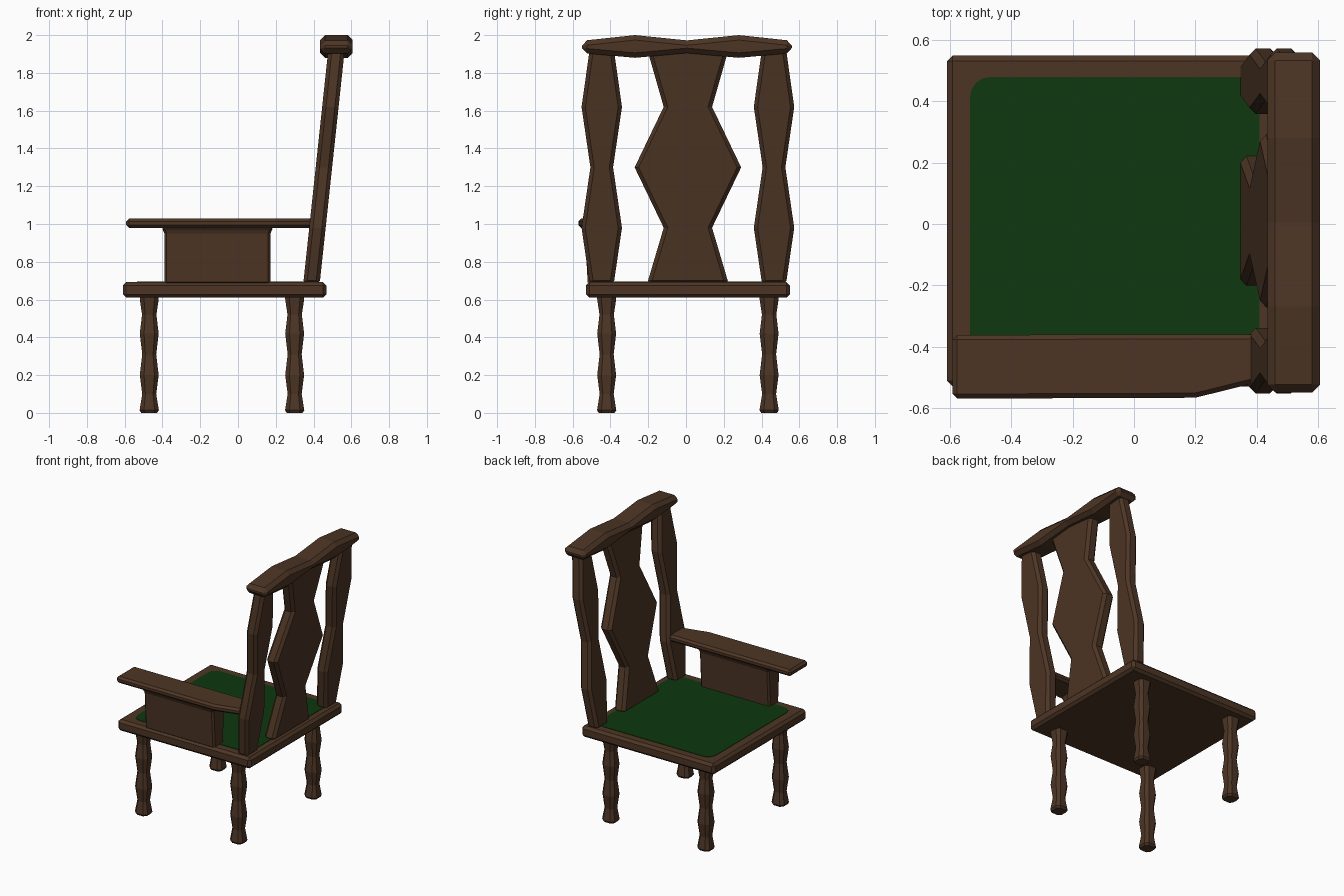
import bpy, bmesh, math

if "Cube" in bpy.data.objects:
    bpy.data.objects.remove(bpy.data.objects["Cube"])

CY = 0.01  # symmetry line of the seat and back


def material(name, rgb):
    m = bpy.data.materials.new(name)
    m.diffuse_color = (*rgb, 1)
    m.use_nodes = True
    m.node_tree.nodes["Principled BSDF"].inputs["Base Color"].default_value = m.diffuse_color
    return m


WOOD = material("dark_wood", (0.074, 0.036, 0.0185))
GREEN = material("green_cushion", (0.0044, 0.040, 0.0048))


def loft(name, rings, mat, bevel=0.0):
    """Join equal-length rings of points into a closed solid."""
    bm = bmesh.new()
    vs = [[bm.verts.new(p) for p in r] for r in rings]
    n = len(rings[0])
    for a, b in zip(vs, vs[1:]):
        for i in range(n):
            j = (i + 1) % n
            bm.faces.new((a[i], a[j], b[j], b[i]))
    bm.faces.new(vs[0][::-1])
    bm.faces.new(vs[-1])
    bmesh.ops.recalc_face_normals(bm, faces=bm.faces)
    me = bpy.data.meshes.new(name)
    bm.to_mesh(me)
    bm.free()
    me.materials.append(mat)
    ob = bpy.data.objects.new(name, me)
    bpy.context.collection.objects.link(ob)
    if bevel:
        b = ob.modifiers.new("chamfer", 'BEVEL')
        b.width = bevel
        b.segments = 1
        b.limit_method = 'ANGLE'
        b.angle_limit = math.radians(60)
    return ob


def rect(x0, x1, y0, y1, z):
    return [(x0, y0, z), (x1, y0, z), (x1, y1, z), (x0, y1, z)]


# seat frame
loft("seat", [rect(-0.61, 0.468, -0.53, 0.55, z) for z in (0.61, 0.692)], WOOD, 0.018)

# green seat panel with rounded corners
def rounded(x0, x1, y0, y1, r, z):
    pts = []
    for k, (cx, cy) in enumerate([(x1 - r, y1 - r), (x0 + r, y1 - r), (x0 + r, y0 + r), (x1 - r, y0 + r)]):
        for s in range(5):
            a = math.pi / 2 * (k + s / 4)
            pts.append((cx + r * math.cos(a), cy + r * math.sin(a), z))
    return pts

loft("seat_cushion", [rounded(-0.535, 0.41, -0.46, 0.48, 0.065, z) for z in (0.688, 0.695)], GREEN)

# wavy legs: chamfered square sections
def leg_ring(x, y, z, h):
    c = h * 0.55
    return [(x + a, y + b, z) for a, b in
            [(h, -c), (h, c), (c, h), (-c, h), (-h, c), (-h, -c), (-c, -h), (c, -h)]]

leg_profile = [(0, 0.042), (0.014, 0.051), (0.10, 0.037), (0.20, 0.050), (0.31, 0.037),
               (0.42, 0.050), (0.52, 0.038), (0.60, 0.050), (0.63, 0.050)]
for xn, x in (("front", -0.47), ("rear", 0.30)):
    for yn, s in (("right", -1), ("left", 1)):
        y = CY + s * 0.43
        loft(f"{xn}_{yn}_leg", [leg_ring(x, y, z, h) for z, h in leg_profile], WOOD)

# leaning wavy slats of the back
def back_slat(name, y, profile):
    rings = []
    for z, h in profile:
        x = 0.345 + (z - 0.68) * 0.107
        rings.append(rect(x, x + 0.087, y - h, y + h, z))
    loft(name, rings, WOOD, 0.02)

post = [(0.68, 0.063), (0.98, 0.107), (1.30, 0.06), (1.62, 0.107), (1.93, 0.063)]
for n, s in (("right", -1), ("left", 1)):
    back_slat(f"{n}_back_post", CY + s * 0.456, post)
back_slat("centre_splat", CY, [(0.68, 0.217), (0.98, 0.128), (1.30, 0.282), (1.62, 0.128), (1.93, 0.217)])

# wavy top rail
rail = [(-0.555, 1.905, 1.97), (-0.275, 1.88, 2.0), (0, 1.905, 1.972),
        (0.275, 1.88, 2.0), (0.555, 1.905, 1.97)]
loft("top_rail", [[(0.435, y + 0.005, a), (0.607, y + 0.005, a), (0.607, y + 0.005, b), (0.435, y + 0.005, b)]
                  for y, a, b in rail], WOOD, 0.026)

# single arm and its support panel
arm = [(-0.592, -0.57), (0.20, -0.567), (0.41, -0.515), (0.41, -0.36), (-0.592, -0.362)]
loft("arm_rest", [[(x, y, z) for x, y in arm] for z in (0.98, 1.028)], WOOD, 0.015)
loft("arm_support", [rect(-0.39, 0.172, -0.52, -0.41, 0.68),
                     rect(-0.39, 0.172, -0.535, -0.395, 0.95),
                     rect(-0.405, 0.187, -0.55, -0.38, 0.985)], WOOD, 0.012)
